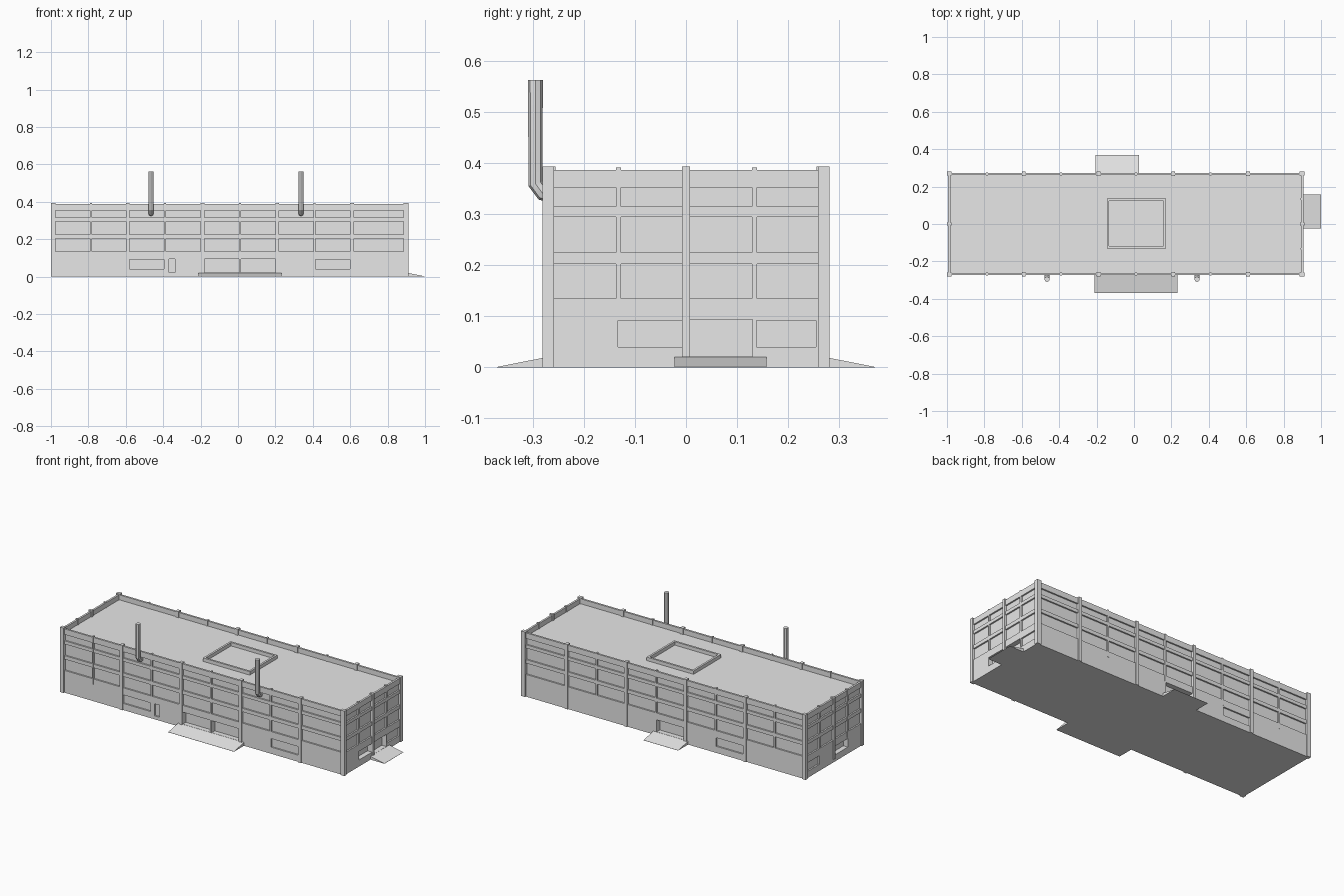
import bpy
import bmesh
from mathutils import Matrix, Vector

if "Cube" in bpy.data.objects:
    bpy.data.objects.remove(bpy.data.objects["Cube"])

grey = bpy.data.materials.new("light_grey")
grey.use_nodes = True
grey.diffuse_color = (0.8, 0.8, 0.8, 1)
grey.node_tree.nodes["Principled BSDF"].inputs["Base Color"].default_value = (0.8, 0.8, 0.8, 1)

# Wall planes, heights and bay layout
LEFT, RIGHT, SIDE = -0.994, 0.906, 0.274
WALL_TOP, POST_TOP, ROOF = 0.387, 0.394, 0.357
THICK = 0.012
ROWS = [(0.315, 0.353), (0.225, 0.295), (0.135, 0.203)]
LOW = (0.04, 0.092)
DOOR = (0.021, 0.094)
POSTS = [-0.59, -0.19, 0.21, 0.61]
MULLIONS = [-0.785, -0.39, 0.01, 0.41]


def add_box(bm, x, y, z):
    size = Vector((x[1] - x[0], y[1] - y[0], z[1] - z[0]))
    centre = Vector((sum(x), sum(y), sum(z))) / 2
    bmesh.ops.create_cube(bm, size=1, matrix=Matrix.Translation(centre) @ Matrix.Diagonal(size).to_4x4())


def finish(bm, name):
    mesh = bpy.data.meshes.new(name)
    bm.to_mesh(mesh)
    bm.free()
    obj = bpy.data.objects.new(name, mesh)
    bpy.context.collection.objects.link(obj)
    mesh.materials.append(grey)
    return obj


def wall_box(bm, side, u, z, inner, outer):
    """Box on one wall: u runs along it, inner and outer are offsets from its plane."""
    plane = {"front": -SIDE, "back": SIDE, "left_end": LEFT, "right_end": RIGHT}[side]
    sign = -1 if side in ("front", "left_end") else 1
    depth = sorted((plane + sign * inner, plane + sign * outer))
    if side in ("front", "back"):
        add_box(bm, u, depth, z)
    else:
        add_box(bm, depth, u, z)


# Window and door recesses
cut = bmesh.new()
edges = [-0.975] + [m + d for m in sorted(POSTS + MULLIONS)
                    for d in ((-0.01, 0.01) if m in POSTS else (-0.005, 0.005))] + [0.884]
long_bays = list(zip(edges[::2], edges[1::2]))
end_bays = [(-0.259, -0.137), (-0.127, -0.008), (0.008, 0.13), (0.138, 0.259)]
for row in ROWS:
    for side in ("front", "back"):
        for bay in long_bays:
            wall_box(cut, side, bay, row, -0.009, 0.02)
    for side in ("left_end", "right_end"):
        for bay in end_bays:
            wall_box(cut, side, bay, row, -0.009, 0.02)

for side, bays in (("front", (2, 7)), ("back", (2,))):
    for i in bays:
        wall_box(cut, side, long_bays[i], LOW, -0.009, 0.02)
for bay in long_bays[4:6]:
    wall_box(cut, "front", bay, DOOR, -0.03, 0.02)
wall_box(cut, "front", (-0.37, -0.337), DOOR, -0.009, 0.02)
wall_box(cut, "back", long_bays[4], DOOR, -0.03, 0.02)
for side in ("left_end", "right_end"):
    wall_box(cut, side, (-0.133, -0.008), LOW, -0.03, 0.02)
    wall_box(cut, side, (0.138, 0.255), LOW, -0.009, 0.02)
wall_box(cut, "right_end", (0.008, 0.13), DOOR, -0.03, 0.02)

# Space inside the parapet
add_box(cut, (LEFT + THICK, RIGHT - THICK), (THICK - SIDE, SIDE - THICK), (ROOF, 0.5))
cutter = finish(cut, "recess_cutter")
cutter.hide_render = True

# Main building block with the recesses removed
bm = bmesh.new()
add_box(bm, (LEFT, RIGHT), (-SIDE, SIDE), (0, WALL_TOP))
body = finish(bm, "building_walls")
mod = body.modifiers.new("recesses", "BOOLEAN")
mod.operation = "DIFFERENCE"
mod.solver = "EXACT"
mod.object = cutter
bpy.context.view_layer.objects.active = body
bpy.ops.object.modifier_apply(modifier=mod.name)
bpy.data.objects.remove(cutter)

# Pilasters and corner posts
bm = bmesh.new()
for side in ("front", "back"):
    for x in POSTS:
        wall_box(bm, side, (x - 0.01, x + 0.01), (0, POST_TOP), -0.018, 0.006)
for side in ("left_end", "right_end"):
    wall_box(bm, side, (-0.008, 0.008), (0.02, POST_TOP), -0.018, 0.006)
for x in ((-1, -0.975), (0.884, 0.912)):
    for y in ((-0.281, -0.259), (0.259, 0.281)):
        add_box(bm, x, y, (0, POST_TOP))
finish(bm, "pilasters")

# Slim mullions between paired windows
bm = bmesh.new()
for side in ("front", "back"):
    for x in MULLIONS:
        wall_box(bm, side, (x - 0.005, x + 0.005), (0.1, 0.392), -0.015, 0.001)
for side in ("left_end", "right_end"):
    for y in (-0.132, 0.134):
        wall_box(bm, side, (y - 0.005, y + 0.005), (0.1, 0.392), -0.015, 0.001)
finish(bm, "window_mullions")

# Raised skylight curb on the roof
bm = bmesh.new()
for x in ((-0.145, -0.133), (0.158, 0.17)):
    add_box(bm, x, (-0.13, 0.135), (ROOF - 0.005, 0.378))
for y in ((-0.13, -0.118), (0.123, 0.135)):
    add_box(bm, (-0.133, 0.158), y, (ROOF - 0.005, 0.378))
finish(bm, "skylight_curb")


# Sloped entrance ramps
def ramp(name, x, y, outward):
    bm = bmesh.new()
    add_box(bm, x, y, (0, 0.02))
    direction = Vector(outward)
    middle = Vector((sum(x) / 2, sum(y) / 2, 0))
    for v in bm.verts:
        if v.co.z > 0.01 and (v.co - middle).dot(direction) > 0:
            v.co.z = 0.001
    finish(bm, name)


ramp("front_ramp", (-0.21, 0.232), (-0.37, -SIDE), (0, -1, 0))
ramp("back_ramp", (-0.206, 0.027), (SIDE, 0.37), (0, 1, 0))
ramp("right_end_ramp", (RIGHT, 1.0), (-0.023, 0.158), (1, 0, 0))

# Vent pipes with an elbow into the front wall
for label, x in (("right", -0.465), ("left", 0.337)):
    curve = bpy.data.curves.new("pipe_path", "CURVE")
    curve.dimensions = "3D"
    curve.bevel_depth = 0.0145
    curve.bevel_resolution = 2
    curve.use_fill_caps = True
    path = [(-0.265, 0.337), (-0.281, 0.341), (-0.295, 0.36), (-0.295, 0.563)]
    spline = curve.splines.new("POLY")
    spline.points.add(len(path) - 1)
    for point, (y, z) in zip(spline.points, path):
        point.co = (x, y, z, 1)
    pipe = bpy.data.objects.new(label + "_vent_pipe", curve)
    bpy.context.collection.objects.link(pipe)
    curve.materials.append(grey)
    bpy.ops.object.select_all(action="DESELECT")
    pipe.select_set(True)
    bpy.context.view_layer.objects.active = pipe
    bpy.ops.object.convert(target="MESH")
    bpy.ops.object.shade_smooth_by_angle()
